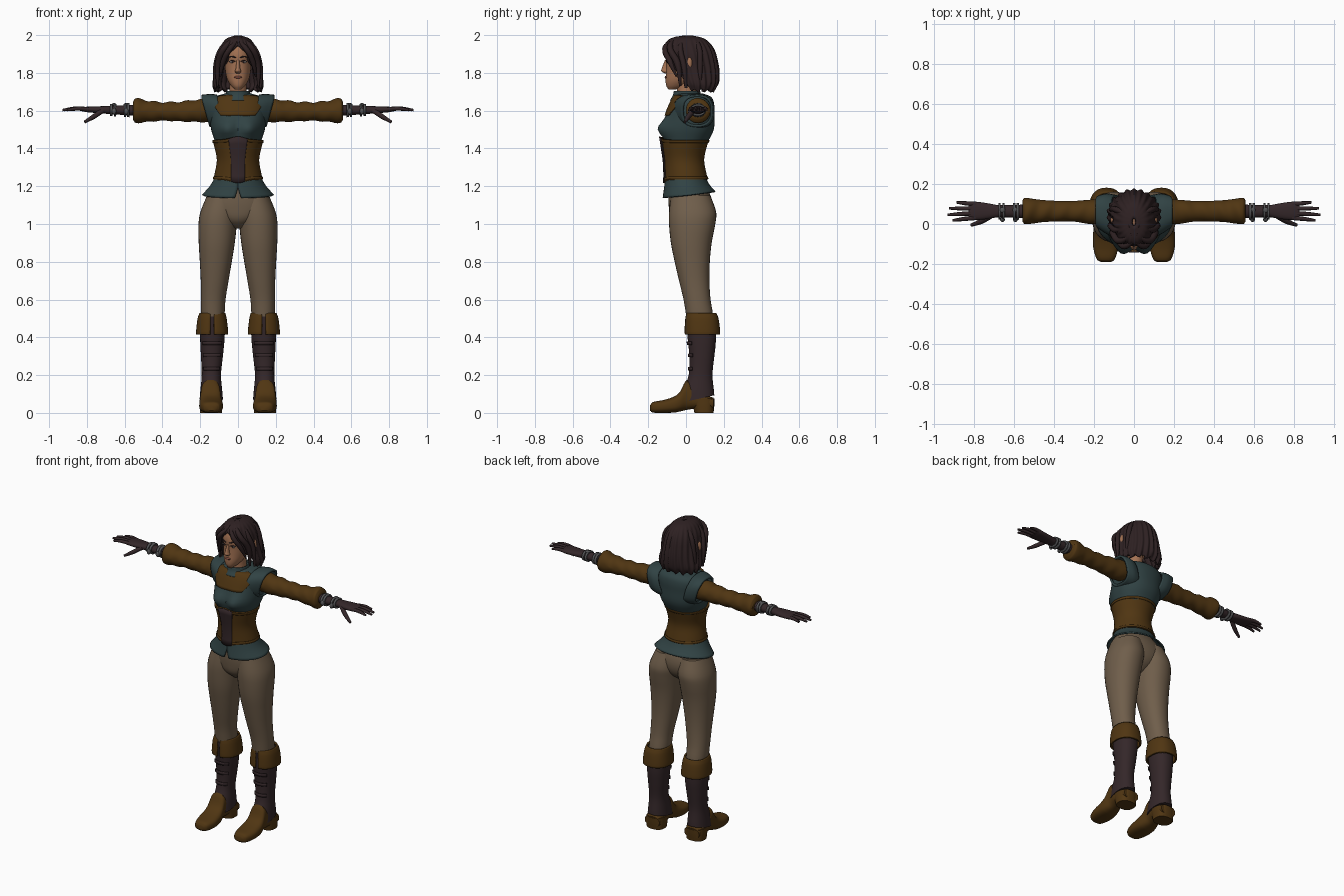
import bpy, bmesh, math
from mathutils import Vector

def colour(name, r, g, b):
    m = bpy.data.materials.new(name)
    m.diffuse_color = (r, g, b, 1)
    return m

TEAL = colour("teal_cloth", .030, .055, .057)
BROWN = colour("brown_leather", .080, .036, .006)
TAN = colour("tan_trousers", .160, .112, .070)
DARK = colour("dark_leather", .034, .020, .022)
HAIR = colour("hair_brown", .027, .015, .016)
SKIN = colour("skin", .36, .165, .085)
LIP = colour("lip", .20, .065, .045)
WHITE = colour("eye_white", .42, .38, .34)
METAL = colour("metal", .085, .085, .088)

def add_modifiers(ob, mirror, thick):
    if thick:
        s = ob.modifiers.new("thickness", 'SOLIDIFY')
        s.thickness, s.offset = thick, -1
    if mirror:
        ob.modifiers.new("mirror", 'MIRROR')

def finish(name, bm, mat, mirror=False, thick=0, recalc=True):
    if recalc:
        bmesh.ops.recalc_face_normals(bm, faces=bm.faces)
    me = bpy.data.meshes.new(name)
    bm.to_mesh(me)
    bm.free()
    me.materials.append(mat)
    me.shade_smooth()
    me.set_sharp_from_angle(angle=math.radians(42))
    ob = bpy.data.objects.new(name, me)
    bpy.context.collection.objects.link(ob)
    add_modifiers(ob, mirror, thick)
    return ob

def sample(st, t):
    """Smooth interpolation of rows whose first entry is the station."""
    i = max(0, min(len(st) - 2, sum(s[0] <= t for s in st) - 1))
    a, b = st[i], st[i + 1]
    h = b[0] - a[0]
    u = (t - a[0]) / h
    def slope(k, c):
        p, q = st[max(0, k - 1)], st[min(len(st) - 1, k + 1)]
        return (q[c] - p[c]) / (q[0] - p[0]) * h
    return [(2*u**3 - 3*u*u + 1) * a[c] + (u**3 - 2*u*u + u) * slope(i, c)
            + (3*u*u - 2*u**3) * b[c] + (u**3 - u*u) * slope(i + 1, c)
            for c in range(1, len(a))]

def loft(name, st, mat, axis='z', n=32, sub=4, e=2.0, lo=None, hi=None, grow=0,
         span=None, bump=None, cap=True, mirror=False, thick=0):
    """Skin of rings; each station is (position, low, high, low, high)."""
    if lo is None:
        ts = [a[0] + (b[0] - a[0]) * k / sub for a, b in zip(st, st[1:]) for k in range(sub)]
        ts.append(st[-1][0])
    else:
        ts = [lo + (hi - lo) * k / (sub * 2) for k in range(sub * 2 + 1)]
    bm, rings = bmesh.new(), []
    for t in ts:
        p0, p1, q0, q1 = sample(st, t)
        a0, a1 = span(t) if span else (0, 2 * math.pi)
        ring = []
        for j in range(n + 1 if span else n):
            a = a0 + (a1 - a0) * j / n
            s, c = math.sin(a), math.cos(a)
            u = (p0 + p1) / 2 + ((p1 - p0) / 2 + grow) * math.copysign(abs(s) ** (2 / e), s)
            v = (q0 + q1) / 2 - ((q1 - q0) / 2 + grow) * math.copysign(abs(c) ** (2 / e), c)
            co = Vector({'z': (u, v, t), 'x': (t, u, v), 'y': (u, t, v)}[axis])
            if bump:
                bump(co, a)
            ring.append(bm.verts.new(co))
        rings.append(ring)
    for r0, r1 in zip(rings, rings[1:]):
        for j in range(n):
            k = (j + 1) % len(r0)
            bm.faces.new((r0[j], r0[k], r1[k], r1[j]))
    closed = cap and not span
    if closed:
        bm.faces.new(rings[0][::-1])
        bm.faces.new(rings[-1])
    return finish(name, bm, mat, mirror, thick, closed)

def ball(name, loc, size, mat, mirror=False):
    bm = bmesh.new()
    bmesh.ops.create_uvsphere(bm, u_segments=16, v_segments=10, radius=1)
    for v in bm.verts:
        v.co = Vector([l + s * c for l, s, c in zip(loc, size, v.co)])
    return finish(name, bm, mat, mirror)

def tubes(name, paths, depth, mat, mirror=True):
    """Rounded strands; each path point is (x, y, z, relative radius)."""
    cu = bpy.data.curves.new(name, 'CURVE')
    cu.dimensions, cu.bevel_depth, cu.bevel_resolution = '3D', depth, 2
    cu.use_fill_caps, cu.resolution_u = True, 5
    for path in paths:
        sp = cu.splines.new('BEZIER')
        sp.bezier_points.add(len(path) - 1)
        for bp, p in zip(sp.bezier_points, path):
            bp.co, bp.radius = p[:3], p[3]
            bp.handle_left_type = bp.handle_right_type = 'AUTO'
    cu.materials.append(mat)
    ob = bpy.data.objects.new(name, cu)
    bpy.context.collection.objects.link(ob)
    add_modifiers(ob, mirror, 0)

def sym(rows):
    """Stations with equal left and right: (z, half width, front, back)."""
    return [(z, -w, w, f, b) for z, w, f, b in rows]

# Shirt with bust
def bust(co, a):
    if co.y < 0.03:
        co.y -= .042 * math.exp(-((abs(co.x) - .062) / .05) ** 2 - ((co.z - 1.505) / .045) ** 2)
shirt = sym([(1.20, .115, -.10, .10), (1.30, .10, -.10, .085), (1.42, .118, -.112, .11),
             (1.50, .142, -.117, .147), (1.58, .15, -.105, .15), (1.64, .15, -.082, .148),
             (1.675, .12, -.062, .13), (1.692, .065, -.05, .085)])
loft("shirt", shirt, TEAL, n=56, e=2.2, bump=bust)
def yoke_span(t):
    h = math.radians(34 + 26 * min(1, (t - 1.575) / .08))
    return -h, h
loft("chest_yoke", shirt, BROWN, lo=1.575, hi=1.684, grow=.006, e=2.2, span=yoke_span,
     bump=bust, thick=.006)
loft("collar", sym([(1.655, .085, -.085, .09), (1.68, .068, -.07, .08), (1.705, .064, -.064, .075)]),
     TEAL, cap=False, thick=.006)

# Shoulder caps, slanting inward underneath
def slant(co, a):
    co.x -= .28 * max(0, 1.66 - co.z)
loft("shoulder_cap", [(.11, -.07, .145, 1.50, 1.686), (.15, -.05, .152, 1.505, 1.688),
     (.192, -.022, .142, 1.515, 1.684)], TEAL, 'x', e=2.5, bump=slant, cap=False,
     mirror=True, thick=.012)

# Corset with pointed front panel
def points(co, a):
    if co.y < 0:
        d = math.exp(-(co.x / .05) ** 2)
        co.z += .018 * d * (max(0, co.z - 1.40) / .045 - max(0, 1.28 - co.z) / .045)
corset = sym([(1.235, .130, -.116, .116), (1.26, .125, -.114, .110), (1.34, .112, -.118, .096),
              (1.42, .128, -.131, .113), (1.445, .133, -.137, .122)])
loft("corset", corset, BROWN, n=48, bump=points)
loft("corset_panel", corset, DARK, n=12, lo=1.235, hi=1.445, grow=.006, bump=points, thick=.006,
     span=lambda t: (-.27 - .5 * (t - 1.235), .27 + .5 * (t - 1.235)))
for z in (1.238, 1.43):
    loft("corset_trim", corset, BROWN, n=48, sub=1, lo=z, hi=z + .013, grow=.004,
         bump=points, cap=False, thick=.004)

# Flared tunic hem with a front slit
def hem(co, a):
    co.z += (1.25 - co.z) / .095 * .125 * (co.y - .01)
def slit(t):
    h = .09 * max(0, min(1, (1.205 - t) / .05))
    return h, 2 * math.pi - h
loft("tunic_hem", sym([(1.155, .190, -.124, .157), (1.20, .150, -.116, .125),
     (1.255, .118, -.108, .10)]), TEAL, n=56, span=slit, bump=hem, thick=.008)

# Trousers
loft("trouser_seat", sym([(.975, .02, -.03, .06), (1.02, .10, -.076, .115), (1.08, .17, -.09, .138),
     (1.15, .165, -.094, .13), (1.22, .115, -.09, .095)]), TAN, e=2.2)
loft("trouser_leg", [(.45, .075, .19, .01, .145), (.52, .071, .195, .0, .143),
     (.60, .066, .196, -.013, .13), (.70, .05, .197, -.037, .124), (.80, .033, .202, -.06, .126),
     (.90, .017, .208, -.08, .136), (1.0, .006, .209, -.09, .155), (1.06, .0, .2, -.09, .160),
     (1.15, .005, .165, -.08, .13)], TAN, e=2.15, mirror=True)

# Boots
shaft = [(.055, .080, .203, -.022, .150), (.12, .084, .199, -.014, .147), (.20, .090, .192, .014, .140),
         (.30, .080, .196, .018, .150), (.38, .072, .2, .010, .158), (.51, .066, .202, -.002, .157)]
def shaft_hem(co, a):
    co.z += .25 * max(0, .13 - co.z) / .075 * (co.y + .02) * .9
loft("boot_shaft", shaft, DARK, e=2.2, bump=shaft_hem, mirror=True)
for z in (.225, .295, .36):
    loft("boot_strap", shaft, DARK, n=12, sub=1, lo=z, hi=z + .018, grow=.007, e=2.2,
         span=lambda t: (-.8, .8), mirror=True, thick=.007)
loft("boot_cuff", [(.415, .053, .221, -.006, .180), (.43, .052, .222, -.008, .181),
     (.50, .060, .214, -.004, .172), (.53, .067, .204, .002, .160)], BROWN, n=40, e=2.3,
     span=lambda t: (.09, 2 * math.pi - .09), mirror=True, thick=.010)
loft("boot_foot", [(-.19, .115, .165, .012, .04), (-.178, .097, .184, .002, .056),
     (-.12, .080, .203, .0, .068), (-.06, .082, .205, .002, .088), (-.03, .088, .202, .008, .115),
     (.005, .094, .196, .016, .175), (.05, .09, .198, .022, .12), (.145, .09, .194, .02, .08)],
     BROWN, 'y', e=2.7, mirror=True)
loft("boot_heel", [(0, .086, .2, .045, .146), (.04, .084, .201, .035, .150), (.075, .084, .2, .02, .152)],
     BROWN, e=2.6, mirror=True)

# Sleeves with soft folds
def folds(co, a):
    co.z += .004 * math.sin(co.x * 75 + 1.5 * math.sin(a)) * (1 if co.z > 1.6 else -.6)
loft("sleeve", [(.13, .0, .125, 1.54, 1.662), (.22, .0, .121, 1.54, 1.658), (.30, .012, .115, 1.543, 1.648),
     (.40, .012, .116, 1.547, 1.645), (.46, .009, .12, 1.542, 1.65), (.50, .003, .125, 1.538, 1.658),
     (.545, .0, .13, 1.537, 1.663), (.557, .012, .118, 1.552, 1.648)], BROWN, 'x', sub=6,
     bump=folds, mirror=True)

# Forearms with metal bands
wrist = [(.53, .028, .098, 1.572, 1.632), (.62, .032, .094, 1.578, 1.628), (.70, .034, .094, 1.583, 1.624)]
loft("glove_wrist", wrist, DARK, 'x', n=20, mirror=True)
for x in (.575, .592, .645, .665):
    loft("wrist_band", wrist, METAL, 'x', n=20, sub=1, lo=x, hi=x + .012, grow=.010,
         cap=False, mirror=True, thick=.01)
for x in (.592, .656):
    ball("band_buckle", (x, .022, 1.597), (.012, .012, .017), METAL, True)
    ball("band_stud", (x, .07, 1.632), (.014, .014, .008), METAL, True)

# Hands
loft("palm", [(.68, .034, .094, 1.583, 1.625), (.74, .024, .105, 1.587, 1.623),
     (.80, .020, .112, 1.592, 1.621), (.825, .025, .108, 1.597, 1.617)], DARK, 'x', n=20,
     e=2.4, mirror=True)
tubes("fingers", [[(.79, y0, 1.607, 1.1), (.79 + (x - .79) * .55, (y0 + y1) / 2, 1.611, 1), (x, y1, 1.603, .6)]
      for y0, y1, x in ((.031, .018, .905), (.054, .046, .929), (.077, .078, .922), (.099, .108, .885))],
      .0105, DARK)
tubes("thumb", [[(.715, .04, 1.602, 1.2), (.765, .012, 1.568, 1.1), (.812, -.006, 1.540, .65)]], .012, DARK)

# Neck, head and face
loft("neck", sym([(1.65, .055, -.055, .065), (1.70, .046, -.048, .055), (1.78, .045, -.05, .06)]), SKIN)
loft("head", sym([(1.712, .016, -.092, -.055), (1.73, .036, -.104, .0), (1.76, .055, -.108, .045),
     (1.80, .066, -.106, .08), (1.85, .071, -.105, .10), (1.90, .072, -.108, .11),
     (1.95, .06, -.088, .095), (1.98, .03, -.04, .05)]), SKIN, e=2.15)
loft("nose", sym([(1.796, .009, -.109, -.09), (1.808, .017, -.130, -.09), (1.822, .012, -.129, -.09),
     (1.868, .007, -.111, -.09)]), SKIN, n=16)
ball("lips", (0, -.105, 1.777), (.020, .008, .007), LIP)
ball("ear", (.106, .018, 1.85), (.012, .016, .032), SKIN, True)
ball("eye", (.030, -.094, 1.858), (.015, .007, .0065), WHITE, True)
ball("iris", (.030, -.099, 1.858), (.006, .004, .006), HAIR, True)
tubes("eyebrow", [[(.012, -.108, 1.880, .8), (.032, -.102, 1.887, 1), (.053, -.084, 1.881, .5)]], .0038, HAIR)
tubes("eyelid", [[(.015, -.105, 1.860, .7), (.030, -.102, 1.866, 1), (.047, -.090, 1.860, .7)]], .0028, HAIR)

# Bobbed hair: grooved shell open at the face, plus loose locks
gap = [(1.69, 78), (1.75, 68), (1.80, 55), (1.86, 38), (1.90, 29), (1.935, 10), (1.95, 0), (2.01, 0)]
def face_gap(t):
    h = math.radians(max(0, sample(gap, t)[0]))
    return h, 2 * math.pi - h
def strands(co, a):
    k = 1 + .035 * math.cos(22 * a) * min(1, (2.0 - co.z) / .06)
    co.x *= k
    co.y = .025 + (co.y - .025) * k
    co.z -= max(0, 1.76 - co.z) * .15 * math.cos(15 * a)
loft("hair", sym([(1.705, .122, -.04, .148), (1.74, .133, -.07, .168), (1.80, .122, -.10, .173),
     (1.86, .112, -.113, .165), (1.92, .100, -.116, .148), (1.96, .080, -.104, .122),
     (1.985, .055, -.075, .088), (1.999, .012, -.01, .03)]), HAIR, n=132, span=face_gap,
     bump=strands, thick=.02)
tubes("hair_locks", [
    [(.004, -.085, 1.968, .6), (.045, -.112, 1.925, 1), (.078, -.085, 1.86, 1), (.094, -.05, 1.78, .3)],
    [(.010, -.05, 1.985, .6), (.070, -.085, 1.935, 1.1), (.104, -.045, 1.85, 1.2), (.108, -.03, 1.73, .4)],
    [(.020, -.01, 1.99, .6), (.085, -.03, 1.93, 1), (.116, -.012, 1.84, 1), (.120, .0, 1.72, .5)],
    [(.020, .04, 1.985, .6), (.085, .07, 1.93, 1), (.108, .075, 1.84, 1), (.118, .07, 1.71, .5)]],
    .015, HAIR)
